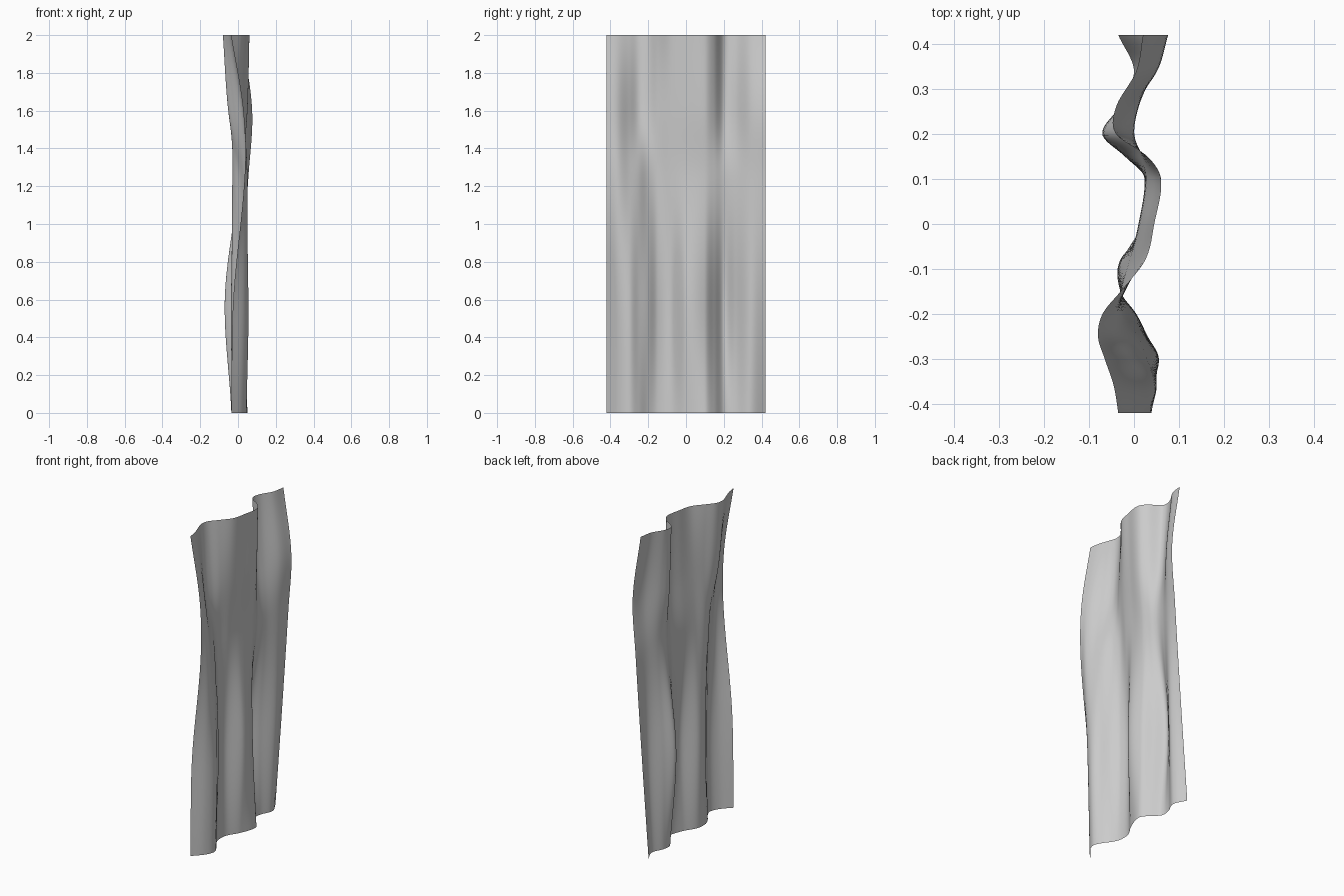
import bpy
import bmesh

WIDTH_STEPS = 120
HEIGHT_STEPS = 60

# Fold stations across the cloth, and the fold offset at each one (hundredths)
stations = [-42, -36, -30, -25, -20, -15, -8, 0, 10, 15, 20, 26, 34, 42]
levels = [0, 0.6, 1.25, 1.6, 2]
hem = [-3.5, 2, 4.5, 2.5, -1, -3, -2.5, 2, 5, 2, -3, -3, 0, -3.5]
lower = [-2.5, 3.5, 5.5, 3, 0.5, -3, -3, 4, 3, -2, -7, -3, 2.5, 1]
middle = [3.5, 5, 3, 1, -2, -3, -1, 1, 2.5, 1.5, 0, 1, 4, 5.5]
upper = [3, 2, -2, -5, -4.5, -2, 1, 3, 5, 2.5, -2.5, -1, 5, 7.5]
top = [-3.5, -4.5, -6.5, -8, -7, -3, 2.5, 4.5, 6, 3, -4, -4, 0.5, 2]
folds = [hem, lower, middle, upper, top]


def smooth_value(keys, values, t):
    """Smooth cubic curve through unevenly spaced keys."""
    last = len(keys) - 1

    def slope(i):
        a, b = max(i - 1, 0), min(i + 1, last)
        return (values[b] - values[a]) / (keys[b] - keys[a])

    i = 0
    while i < last - 1 and t > keys[i + 1]:
        i += 1
    span = keys[i + 1] - keys[i]
    f = (t - keys[i]) / span
    blend = f * f * (3 - 2 * f)
    bend = f * (1 - f) * span
    return (values[i] * (1 - blend) + values[i + 1] * blend
            + bend * ((1 - f) * slope(i) - f * slope(i + 1)))


def make_cloth(name, material):
    """Hanging sheet whose folds change shape from hem to top."""
    bm = bmesh.new()
    columns = []
    for c in range(WIDTH_STEPS + 1):
        across = stations[0] + (stations[-1] - stations[0]) * c / WIDTH_STEPS
        offsets = [smooth_value(stations, row, across) for row in folds]
        column = []
        for r in range(HEIGHT_STEPS + 1):
            height = levels[-1] * r / HEIGHT_STEPS
            depth = smooth_value(levels, offsets, height)
            column.append(bm.verts.new((depth / 100, across / 100, height)))
        columns.append(column)
    for near, far in zip(columns, columns[1:]):
        for r in range(HEIGHT_STEPS):
            face = bm.faces.new((near[r], far[r], far[r + 1], near[r + 1]))
            face.smooth = True
    mesh = bpy.data.meshes.new(name)
    bm.to_mesh(mesh)
    bm.free()
    mesh.materials.append(material)
    cloth = bpy.data.objects.new(name, mesh)
    bpy.context.collection.objects.link(cloth)


def make_material(name, colour):
    mat = bpy.data.materials.new(name)
    mat.use_nodes = True
    mat.diffuse_color = colour
    mat.node_tree.nodes["Principled BSDF"].inputs["Base Color"].default_value = colour
    return mat


default_cube = bpy.data.objects.get("Cube")
if default_cube:
    bpy.data.objects.remove(default_cube)

# Curtain panel
make_cloth("curtain_panel", make_material("pale grey cloth", (0.6, 0.6, 0.6, 1)))
